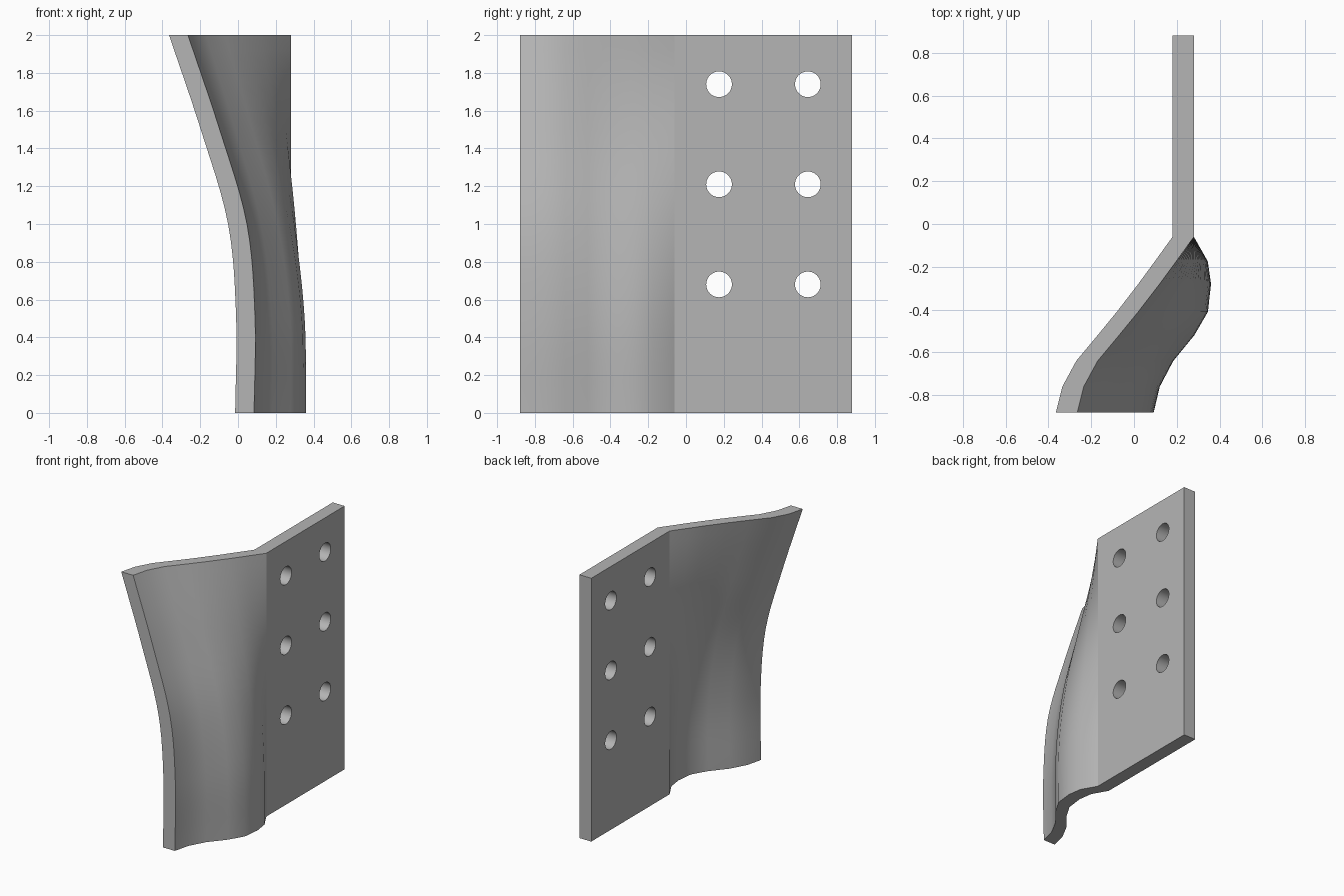
import bpy, bmesh, math
from mathutils import Matrix

cube = bpy.data.objects.get("Cube")
if cube:
    bpy.data.objects.remove(cube)

THICK, HEIGHT, ROWS = 0.1, 2.0, 24
# Wing outline from the bend to the free edge: y, x at the foot, x at the top
OUTLINE = [(-0.06, 0.18, 0.18), (-0.175, 0.245, 0.097), (-0.28, 0.26, 0.02),
           (-0.41, 0.245, -0.08), (-0.52, 0.18, -0.17), (-0.64, 0.08, -0.27),
           (-0.76, 0.015, -0.335), (-0.88, -0.015, -0.365)]
# How far the foot outline has turned into the top one, at even heights
NEAR_BEND = [0, 0.03, 0.26, 0.62, 1]
FREE_EDGE = [0, -0.015, 0.107, 0.52, 1]


def spline(keys, t):
    """Smooth curve through evenly spaced values."""
    n = len(keys) - 1
    i = min(int(t * n), n - 1)
    f = t * n - i
    b, c = keys[i], keys[i + 1]
    a = keys[i - 1] if i else 2 * b - c
    d = keys[i + 2] if i + 2 <= n else 2 * c - b
    return b + f * (c - a + f * (2*a - 5*b + 4*c - d + f * (3*(b - c) + d - a))) / 2


# Material
steel = bpy.data.materials.new("plain grey")
steel.use_nodes = True
grey = (0.46, 0.46, 0.46, 1)
steel.diffuse_color = grey
steel.node_tree.nodes["Principled BSDF"].inputs["Base Color"].default_value = grey

# Sheet: flat mounting plate followed by the twisted wing
bm = bmesh.new()
columns = [(0.88, 0.18, 0.18)] + OUTLINE
grid = []
for r in range(ROWS + 1):
    t = r / ROWS
    row = []
    for y, foot, top in columns:
        w = min(1, max(0, (-0.28 - y) / 0.6))
        blend = (1 - w) * spline(NEAR_BEND, t) + w * spline(FREE_EDGE, t)
        row.append(bm.verts.new((foot + (top - foot) * blend, y, HEIGHT * t)))
    grid.append(row)
for low, high in zip(grid, grid[1:]):
    for c in range(len(columns) - 1):
        bm.faces.new((low[c], low[c + 1], high[c + 1], high[c]))

# Thicken sideways
ext = bmesh.ops.extrude_face_region(bm, geom=bm.faces[:], use_keep_orig=True)
moved = [g for g in ext["geom"] if isinstance(g, bmesh.types.BMVert)]
bmesh.ops.translate(bm, verts=moved, vec=(THICK, 0, 0))
bmesh.ops.recalc_face_normals(bm, faces=bm.faces[:])

# Merge the mounting plate's strips into single flat faces
flat = [e for e in bm.edges if len(e.link_faces) == 2
        and all(f.calc_center_median().y > 0 for f in e.link_faces)
        and e.calc_face_angle() < 0.001]
bmesh.ops.dissolve_edges(bm, edges=flat, use_verts=False)
mesh = bpy.data.meshes.new("bracket_plate")
bm.to_mesh(mesh)
bm.free()
mesh.materials.append(steel)
plate = bpy.data.objects.new("bracket_plate", mesh)
bpy.context.collection.objects.link(plate)

# Bolt holes
bm = bmesh.new()
for y in (0.175, 0.645):
    for z in (0.68, 1.21, 1.74):
        place = Matrix.Translation((0.23, y, z)) @ Matrix.Rotation(math.pi / 2, 4, 'Y')
        bmesh.ops.create_cone(bm, cap_ends=True, segments=40, radius1=0.068,
                              radius2=0.068, depth=0.4, matrix=place)
hole_mesh = bpy.data.meshes.new("hole_cutter")
bm.to_mesh(hole_mesh)
bm.free()
hole_mesh.materials.append(steel)
cutter = bpy.data.objects.new("hole_cutter", hole_mesh)
cutter.hide_render = True
bpy.context.collection.objects.link(cutter)

cut = plate.modifiers.new("bolt_holes", 'BOOLEAN')
cut.operation, cut.solver, cut.object = 'DIFFERENCE', 'EXACT', cutter
bpy.ops.object.select_all(action='DESELECT')
plate.select_set(True)
bpy.context.view_layer.objects.active = plate
bpy.ops.object.modifier_apply(modifier=cut.name)
bpy.data.objects.remove(cutter)

# Smooth wing and bores, flat mounting faces
bpy.ops.object.shade_smooth_by_angle(angle=math.radians(30))
for face in plate.data.polygons:
    if face.center.y > 0 and abs(face.normal.x) > 0.9:
        face.use_smooth = False
